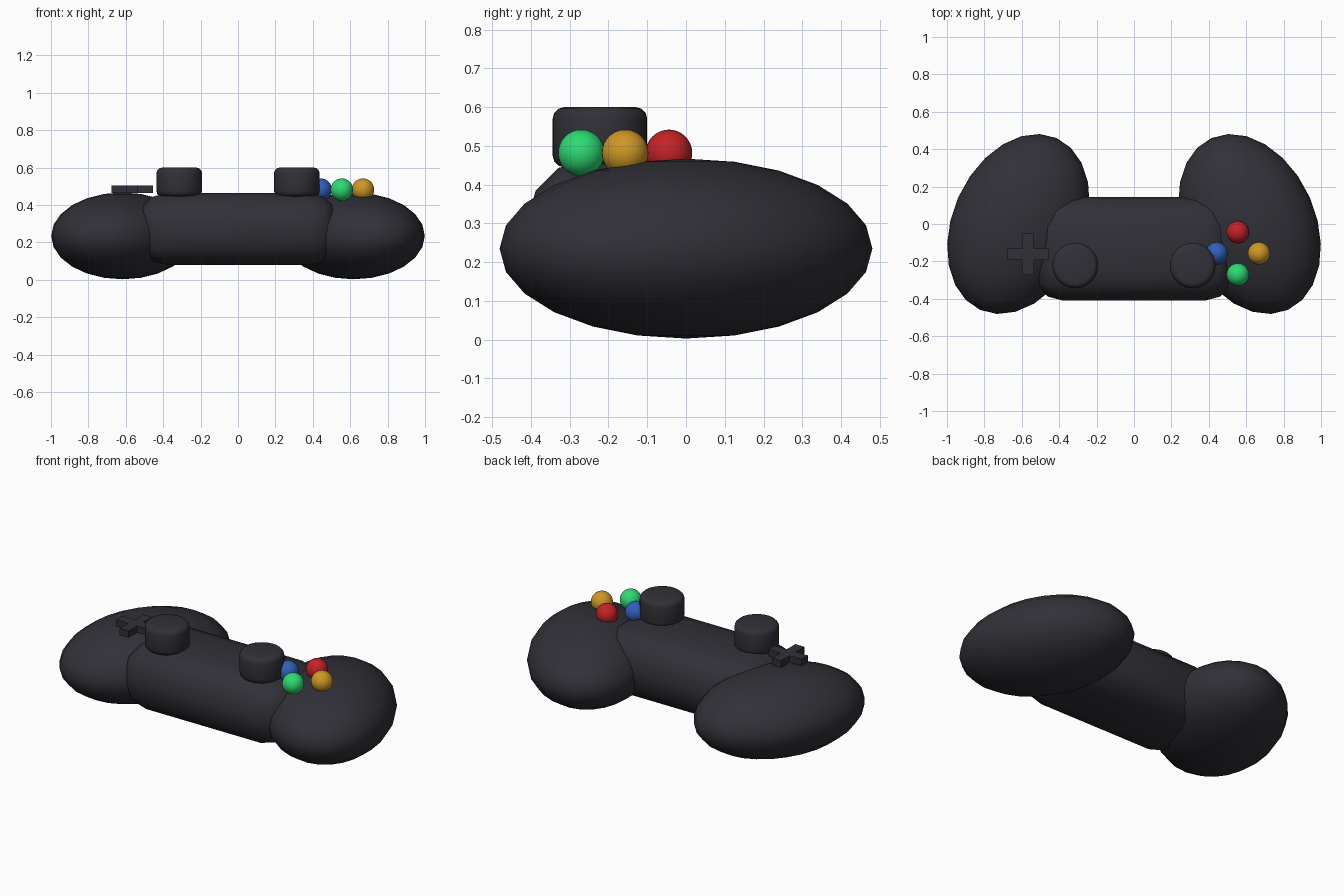
import bpy
import math

if "Cube" in bpy.data.objects:
    bpy.data.objects.remove(bpy.data.objects["Cube"])


def material(name, rgb):
    m = bpy.data.materials.new(name)
    m.diffuse_color = (*rgb, 1)
    m.use_nodes = True
    m.node_tree.nodes["Principled BSDF"].inputs["Base Color"].default_value = m.diffuse_color
    return m


CHARCOAL = material("charcoal", (0.03, 0.03, 0.039))
RED = material("red", (0.55, 0.016, 0.02))
GREEN = material("green", (0.027, 0.70, 0.17))
AMBER = material("amber", (0.62, 0.31, 0.02))
BLUE = material("blue", (0.03, 0.115, 0.48))


def finish(name, mat, bevel=0, segments=3, angle=40):
    """Name, colour, bevel and smooth the active object."""
    ob = bpy.context.object
    ob.name = name
    ob.data.materials.append(mat)
    bpy.ops.object.transform_apply(location=False, rotation=True, scale=True)
    if bevel:
        b = ob.modifiers.new("Bevel", 'BEVEL')
        b.width = bevel
        b.segments = segments
        b.limit_method = 'ANGLE'
        b.angle_limit = math.radians(40)
        bpy.ops.object.modifier_apply(modifier="Bevel")
    bpy.ops.object.shade_smooth_by_angle(angle=math.radians(angle))
    return ob


# Central body: generously rounded box
bpy.ops.mesh.primitive_cube_add(size=1, location=(0, -0.132, 0.272))
bpy.context.object.scale = (1.08, 0.555, 0.385)
finish("body", CHARCOAL, bevel=0.16)

for side, s in (("left", -1), ("right", 1)):
    # Hand grip: flattened ellipsoid angled inward towards the back
    bpy.ops.mesh.primitive_uv_sphere_add(segments=24, ring_count=12, radius=1,
                                         location=(s * 0.618, 0, 0.235))
    grip = bpy.context.object
    grip.scale = (0.352, 0.503, 0.232)
    grip.rotation_euler.z = s * math.radians(24)
    finish(side + "_grip", CHARCOAL)

    # Thumbstick: short cylinder with rounded rims
    bpy.ops.mesh.primitive_cylinder_add(vertices=32, radius=0.122, depth=0.155,
                                        location=(s * 0.314, -0.222, 0.5225))
    finish(side + "_thumbstick", CHARCOAL, bevel=0.03)

# Directional pad: extruded plus outline
w, r, z0, z1 = 0.03, 0.11, 0.465, 0.505
outline = [(w, w), (w, r), (-w, r), (-w, w), (-r, w), (-r, -w),
           (-w, -w), (-w, -r), (w, -r), (w, -w), (r, -w), (r, w)]
n = len(outline)
verts = [(x, y, z) for z in (z0, z1) for x, y in outline]
faces = [tuple(range(n - 1, -1, -1)), tuple(range(n, 2 * n))]
faces += [(i, (i + 1) % n, n + (i + 1) % n, n + i) for i in range(n)]
mesh = bpy.data.meshes.new("direction_pad")
mesh.from_pydata(verts, [], faces)
mesh.materials.append(CHARCOAL)
pad = bpy.data.objects.new("direction_pad", mesh)
pad.location = (-0.565, -0.162, 0)
bpy.context.collection.objects.link(pad)

# Four ball buttons in a diamond
for name, mat, dx, dy in (("front", GREEN, 0, -1), ("right", AMBER, 1, 0),
                          ("back", RED, 0, 1), ("left", BLUE, -1, 0)):
    bpy.ops.mesh.primitive_uv_sphere_add(
        segments=32, ring_count=16, radius=0.06,
        location=(0.555 + 0.113 * dx, -0.157 + 0.113 * dy, 0.482))
    finish(name + "_button", mat)
